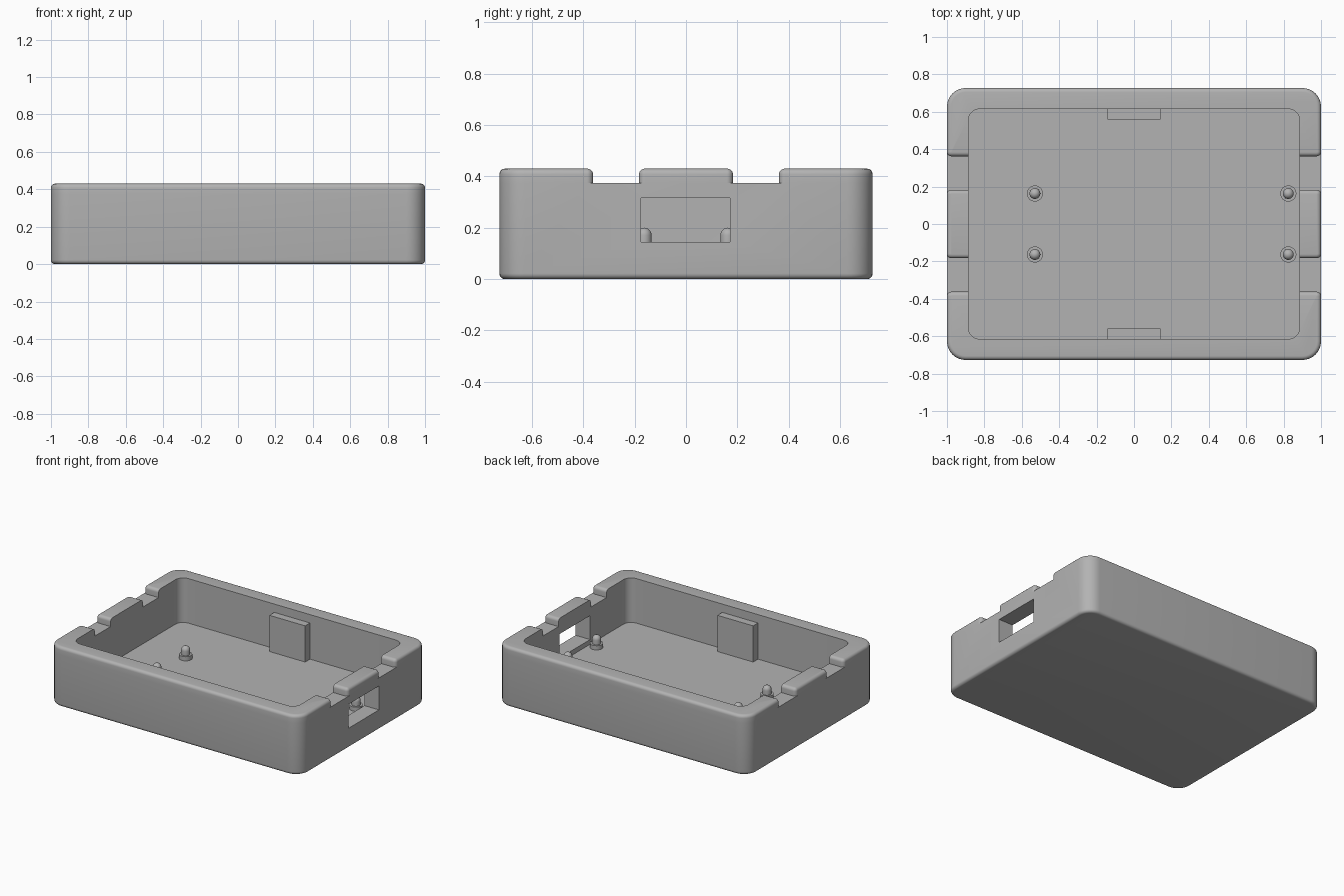
import bpy, bmesh
from math import sin, cos, pi, radians

if "Cube" in bpy.data.objects:
    bpy.data.objects.remove(bpy.data.objects["Cube"])

HALF_X, HALF_Y, HEIGHT = 1.0, 0.727, 0.43
IN_X, IN_Y, FLOOR = 0.885, 0.615, 0.11
NOTCH_Z, NOTCH_IN, NOTCH_OUT = 0.374, 0.183, 0.362
EDGE, CORNER, SMALL = 0.022, 0.1, 0.024

grey = bpy.data.materials.new("plain grey")
grey.use_nodes = True
colour = (0.45, 0.45, 0.45, 1)
grey.diffuse_color = colour
grey.node_tree.nodes["Principled BSDF"].inputs["Base Color"].default_value = colour


def make_object(name, bm):
    bmesh.ops.recalc_face_normals(bm, faces=bm.faces)
    mesh = bpy.data.meshes.new(name)
    bm.to_mesh(mesh)
    bm.free()
    mesh.materials.append(grey)
    obj = bpy.data.objects.new(name, mesh)
    bpy.context.collection.objects.link(obj)
    return obj


def block(name, xs, ys, zs, front_r=0, back_r=0, top=0, bottom=0):
    """Box with rounded upright edges and optionally rounded rims."""
    bm = bmesh.new()
    bmesh.ops.create_cube(bm, size=1)
    for v in bm.verts:
        v.co = [lim[0] if c < 0 else lim[1] for c, lim in zip(v.co, (xs, ys, zs))]

    def upright(y):
        return [e for e in bm.edges if all(abs(v.co.y - y) < 1e-5 for v in e.verts)
                and abs(e.verts[0].co.z - e.verts[1].co.z) > 1e-4]

    def rim(z):
        return [e for e in bm.edges if all(abs(v.co.z - z) < 1e-5 for v in e.verts)]

    for y, r in zip(ys, (front_r, back_r)):
        if r:
            bmesh.ops.bevel(bm, geom=upright(y), offset=r, segments=8,
                            affect='EDGES', profile=0.5)
    for z, r in zip(zs, (bottom, top)):
        if r:
            bmesh.ops.bevel(bm, geom=rim(z), offset=r, segments=5,
                            affect='EDGES', profile=0.5)
    return make_object(name, bm)


def combine(target, tool, operation):
    mod = target.modifiers.new(operation.lower(), 'BOOLEAN')
    mod.object, mod.operation, mod.solver = tool, operation, 'EXACT'
    bpy.context.view_layer.objects.active = target
    bpy.ops.object.modifier_apply(modifier=mod.name)
    bpy.data.objects.remove(tool)


def smooth(obj):
    bpy.ops.object.select_all(action='DESELECT')
    obj.select_set(True)
    bpy.context.view_layer.objects.active = obj
    bpy.ops.object.shade_smooth_by_angle(angle=radians(35))


# Tray body up to the notch floor
full_x = (-HALF_X, HALF_X)
tray = block("tray", full_x, (-HALF_Y, HALF_Y), (0, NOTCH_Z), CORNER, CORNER, bottom=EDGE)

# Raised rim sections between the notches
rim_z = (NOTCH_Z, HEIGHT)
combine(tray, block("front_rim", full_x, (-HALF_Y, -NOTCH_OUT), rim_z,
                    CORNER, SMALL, top=EDGE), 'UNION')
combine(tray, block("back_rim", full_x, (NOTCH_OUT, HALF_Y), rim_z,
                    SMALL, CORNER, top=EDGE), 'UNION')
combine(tray, block("side_tabs", full_x, (-NOTCH_IN, NOTCH_IN), rim_z,
                    SMALL, SMALL, top=EDGE), 'UNION')

# Cavity and side port
combine(tray, block("cavity", (-IN_X, IN_X), (-IN_Y, IN_Y), (FLOOR, 0.6), 0.06, 0.06),
        'DIFFERENCE')
combine(tray, block("port", (0.8, 1.1), (-0.175, 0.172), (0.144, 0.316)), 'DIFFERENCE')
smooth(tray)

# Clip blocks on the front and back inner walls
for name, side in (("front_clip_block", -1), ("back_clip_block", 1)):
    ys = sorted((side * 0.56, side * (IN_Y + 0.01)))
    block(name, (-0.142, 0.142), ys, (FLOOR - 0.01, 0.37))


# Mounting pins: a wide foot and a dome-topped post, lathed
def pin(name, x, y):
    foot_r, post_r, foot_z, dome_z = 0.043, 0.029, 0.14, 0.171
    profile = [(foot_r, FLOOR - 0.01), (foot_r, foot_z), (post_r, foot_z)]
    profile += [(post_r * cos(a * pi / 12), dome_z + post_r * sin(a * pi / 12))
                for a in range(7)]
    bm = bmesh.new()
    verts = [bm.verts.new((r, 0, z)) for r, z in profile]
    edges = [bm.edges.new(pair) for pair in zip(verts, verts[1:])]
    bmesh.ops.spin(bm, geom=verts + edges, cent=(0, 0, 0), axis=(0, 0, 1),
                   angle=2 * pi, steps=32)
    bmesh.ops.remove_doubles(bm, verts=bm.verts, dist=1e-4)
    bmesh.ops.translate(bm, verts=bm.verts, vec=(x, y, 0))
    smooth(make_object(name, bm))


for end, x in (("right", -0.53), ("left", 0.825)):
    for place, y in (("front", -0.163), ("back", 0.163)):
        pin(f"{place}_{end}_pin", x, y)
